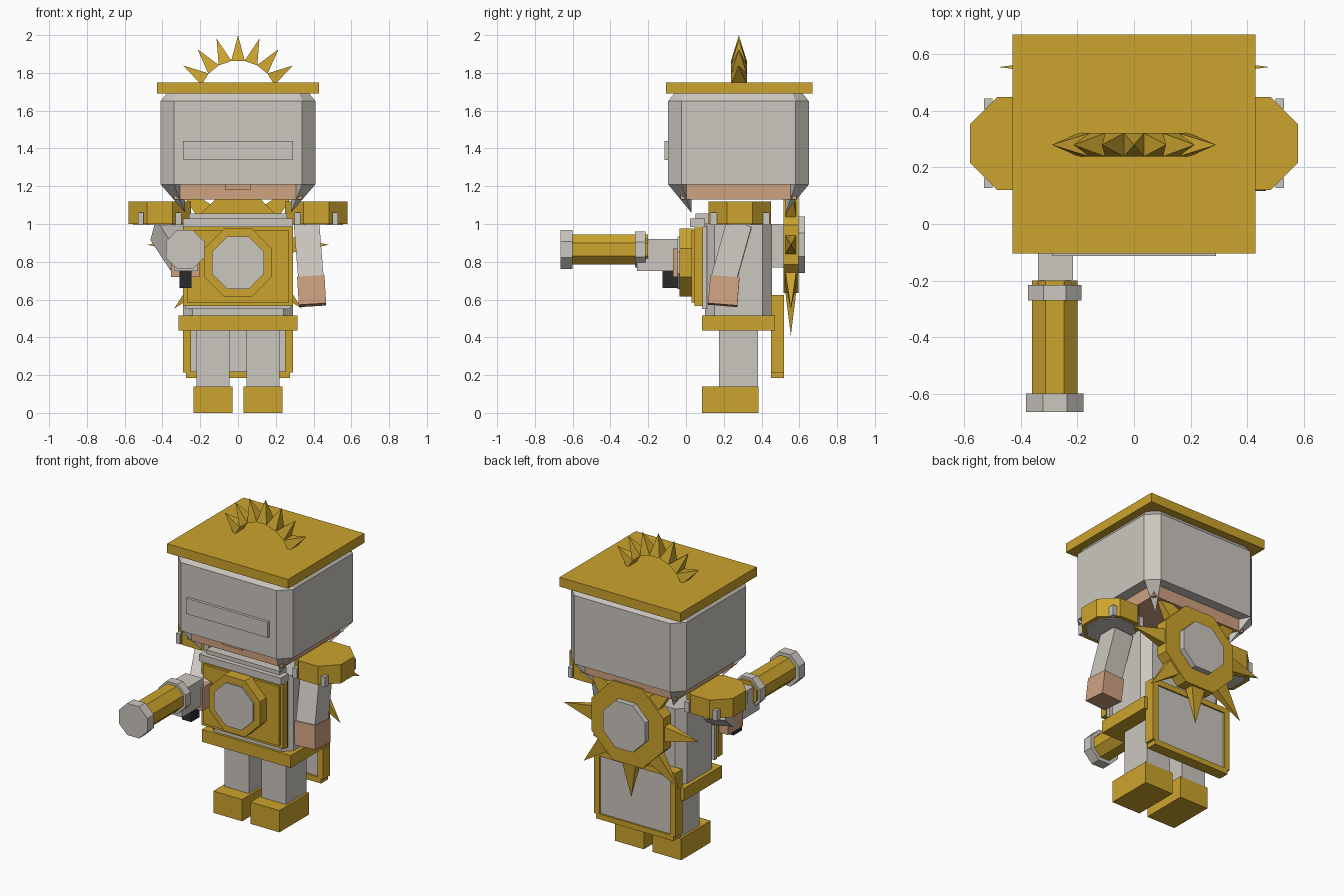
import bpy, bmesh, math
from mathutils import Vector, Matrix, Euler

cube = bpy.data.objects.get("Cube")
if cube:
    bpy.data.objects.remove(cube, do_unlink=True)


def material(name, rgb):
    m = bpy.data.materials.new(name)
    m.use_nodes = True
    m.diffuse_color = (*rgb, 1)
    bsdf = m.node_tree.nodes["Principled BSDF"]
    bsdf.inputs["Base Color"].default_value = (*rgb, 1)
    bsdf.inputs["Roughness"].default_value = 0.7
    return m


GOLD = material("gold", (0.60, 0.37, 0.027))
GREY = material("light grey", (0.60, 0.57, 0.52))
SKIN = material("skin", (0.62, 0.36, 0.22))
BLACK = material("black", (0.022, 0.025, 0.03))


def finish(name, bm, mat):
    bmesh.ops.recalc_face_normals(bm, faces=bm.faces)
    mesh = bpy.data.meshes.new(name)
    bm.to_mesh(mesh)
    bm.free()
    mesh.materials.append(mat)
    ob = bpy.data.objects.new(name, mesh)
    bpy.context.collection.objects.link(ob)
    return ob


def box(name, mat, x, y, z):
    """Box from (min, max) pairs."""
    bm = bmesh.new()
    bmesh.ops.create_cube(bm, size=1)
    for v in bm.verts:
        v.co = [(p[0] + p[1]) / 2 + c * (p[1] - p[0]) for p, c in zip((x, y, z), v.co)]
    return finish(name, bm, mat)


def turned_box(name, mat, centre, size, matrix):
    """Box turned about its own centre."""
    bm = bmesh.new()
    bmesh.ops.create_cube(bm, size=1)
    for v in bm.verts:
        v.co = Vector(centre) + matrix @ Vector([a * b for a, b in zip(v.co, size)])
    return finish(name, bm, mat)


def loft(name, mat, loops):
    bm = bmesh.new()
    rings = [[bm.verts.new(p) for p in loop] for loop in loops]
    n = len(rings[0])
    for a, b in zip(rings, rings[1:]):
        for i in range(n):
            j = (i + 1) % n
            bm.faces.new((a[i], a[j], b[j], b[i]))
    bm.faces.new(rings[0])
    bm.faces.new(rings[-1])
    return finish(name, bm, mat)


def chamfered(hx, y0, y1, c, z, cx=0):
    """Rectangle with cut corners, lying flat at height z."""
    cy, hy = (y0 + y1) / 2, (y1 - y0) / 2
    pts = []
    for sx, sy in ((1, 1), (-1, 1), (-1, -1), (1, -1)):
        pair = [(cx + sx * hx, cy + sy * (hy - c), z), (cx + sx * (hx - c), cy + sy * hy, z)]
        pts += pair if sx * sy > 0 else pair[::-1]
    return pts


def octagon(name, mat, cx, cz, apothem, y0, y1):
    """Eight-sided prism along y with flat sides up and down."""
    r = apothem / math.cos(math.pi / 8)
    angles = [math.pi / 8 + k * math.pi / 4 for k in range(8)]
    return loft(name, mat, [[(cx + r * math.cos(a), y, cz + r * math.sin(a)) for a in angles]
                            for y in (y0, y1)])


def spikes(name, mat, centre, base_r, tip_r, half_w, half_y, angles):
    """Fan of four-sided spikes in the xz plane; angle 0 points up."""
    bm = bmesh.new()
    c = Vector(centre)
    for a in angles:
        out = Vector((math.sin(a), 0, math.cos(a)))
        side = Vector((math.cos(a), 0, -math.sin(a))) * half_w
        depth = Vector((0, half_y, 0))
        base = [bm.verts.new(c + out * base_r + side * s + depth * d)
                for s, d in ((1, 1), (-1, 1), (-1, -1), (1, -1))]
        tip = bm.verts.new(c + out * tip_r)
        bm.faces.new(base)
        for i in range(4):
            bm.faces.new((base[i], base[(i + 1) % 4], tip))
    return finish(name, bm, mat)


# Helmet, hat and crest
loft("helmet", GREY, [chamfered(0.41, -0.095, 0.65, 0.07, 1.21),
                      chamfered(0.41, -0.095, 0.65, 0.07, 1.65),
                      chamfered(0.37, -0.055, 0.61, 0.05, 1.70)])
box("visor", GREY, (-0.29, 0.29), (-0.113, -0.09), (1.34, 1.44))
box("head", SKIN, (-0.34, 0.34), (-0.03, 0.585), (1.13, 1.3))
box("nose", SKIN, (-0.07, 0.07), (-0.06, -0.02), (1.18, 1.25))
box("hat_plate", GOLD, (-0.43, 0.43), (-0.105, 0.67), (1.69, 1.75))
spikes("crest", GOLD, (0, 0.28, 1.657), 0.206, 0.343, 0.036, 0.042,
       [math.radians(19.3 * k) for k in range(-3, 4)])

# Pointed helmet corners
bm = bmesh.new()
for sx in (1, -1):
    for sy in (1, -1):
        pts = [(sx * x, 0.278 + sy * y, z) for x, y, z in
               ((0.41, 0.303, 1.21), (0.34, 0.373, 1.21), (0.28, 0.25, 1.06), (0.28, 0.25, 1.21))]
        bmesh.ops.convex_hull(bm, input=[bm.verts.new(p) for p in pts])
finish("helmet_corners", bm, GREY)

# Torso, collar, belt
loft("torso", GREY, [chamfered(0.29, 0.1, 0.455, 0.05, z) for z in (0.5, 1.0)])
box("collar_lower", GREY, (-0.29, 0.29), (0.02, 0.1), (0.985, 1.03))
box("collar_upper", GREY, (-0.26, 0.26), (0.05, 0.12), (1.0, 1.055))
box("belt", GOLD, (-0.315, 0.315), (0.085, 0.47), (0.435, 0.515))

# Chest plate and round emblem
box("chest_plate", GOLD, (-0.29, 0.29), (0.045, 0.09), (0.565, 0.985))
box("chest_plate_front", GOLD, (-0.27, 0.27), (0.03, 0.06), (0.585, 0.965))
box("chest_backing", GREY, (-0.28, 0.28), (0.085, 0.11), (0.55, 0.99))
octagon("chest_emblem_rim", GOLD, 0, 0.795, 0.18, -0.035, 0.04)
octagon("chest_emblem", GREY, 0, 0.795, 0.138, -0.045, 0)

# Sun disc on the back
octagon("sun_disc", GOLD, 0, 0.89, 0.255, 0.515, 0.595)
octagon("sun_centre", GREY, 0, 0.89, 0.15, 0.58, 0.63)
spikes("sun_spikes", GOLD, (0, 0.555, 0.89), 0.2, 0.48, 0.06, 0.035,
       [k * math.pi / 4 for k in range(8)])
box("sun_mount", GREY, (-0.12, 0.12), (0.44, 0.53), (0.77, 1.0))

# Framed panel hanging below the back
for s, side in ((1, "left"), (-1, "right")):
    box("panel_frame_" + side, GOLD, sorted((s * 0.25, s * 0.29)), (0.45, 0.52), (0.215, 0.625))
box("panel_frame_bottom", GOLD, (-0.275, 0.275), (0.45, 0.52), (0.185, 0.22))
box("panel_frame_top", GOLD, (-0.25, 0.25), (0.45, 0.52), (0.59, 0.625))
box("panel_field", GREY, (-0.255, 0.255), (0.465, 0.51), (0.215, 0.6))

# Legs, feet and shoulder guards
for s, side in ((1, "left"), (-1, "right")):
    box("leg_" + side, GREY, sorted((s * 0.045, s * 0.22)), (0.175, 0.38), (0.13, 0.44))
    box("foot_" + side, GOLD, sorted((s * 0.03, s * 0.235)), (0.085, 0.385), (0, 0.14))
    cx = s * 0.415
    loft("shoulder_guard_" + side, GOLD,
         [chamfered(0.165, 0.12, 0.45, 0.097, z, cx) for z in (1.0, 1.12)])
    loft("shoulder_lining_" + side, GREY,
         [chamfered(0.14, 0.145, 0.425, 0.08, z, cx) for z in (0.995, 1.005)])
    for i, (px, py) in enumerate(((1, 1), (1, -1), (-1, 1), (-1, -1))):
        x, y = cx + px * 0.1, 0.285 + py * 0.14
        box("shoulder_stud_%s_%d" % (side, i), GREY, (x - 0.015, x + 0.015),
            (y - 0.018, y + 0.018), (0.995, 1.06))

# Left arm hangs down
tilt = Euler((-0.27, -0.08, 0)).to_matrix()
turned_box("arm_left", GREY, (0.375, 0.24, 0.85), (0.135, 0.135, 0.31), tilt)
turned_box("hand_left", SKIN, (0.39, 0.2, 0.645), (0.145, 0.155, 0.15),
           Euler((-0.08, -0.06, 0)).to_matrix())

# Right arm reaches forward
shoulder, wrist = Vector((-0.39, 0.26, 0.97)), Vector((-0.285, 0.03, 0.81))
reach = wrist - shoulder
turned_box("arm_right", GREY, (shoulder + wrist) / 2, (0.13, 0.13, reach.length),
           reach.to_track_quat("Z", "X").to_matrix())
box("hand_right", SKIN, (-0.355, -0.205), (-0.07, 0.08), (0.72, 0.87))

# Hand cannon
box("cannon_body", GREY, (-0.34, -0.215), (-0.26, -0.045), (0.75, 0.92))
octagon("cannon_barrel", GOLD, -0.28, 0.865, 0.08, -0.61, -0.2)
octagon("cannon_collar", GREY, -0.28, 0.865, 0.095, -0.27, -0.215)
octagon("cannon_muzzle", GREY, -0.28, 0.865, 0.102, -0.665, -0.6)
box("cannon_grip", BLACK, (-0.31, -0.245), (-0.125, -0.04), (0.66, 0.76))
